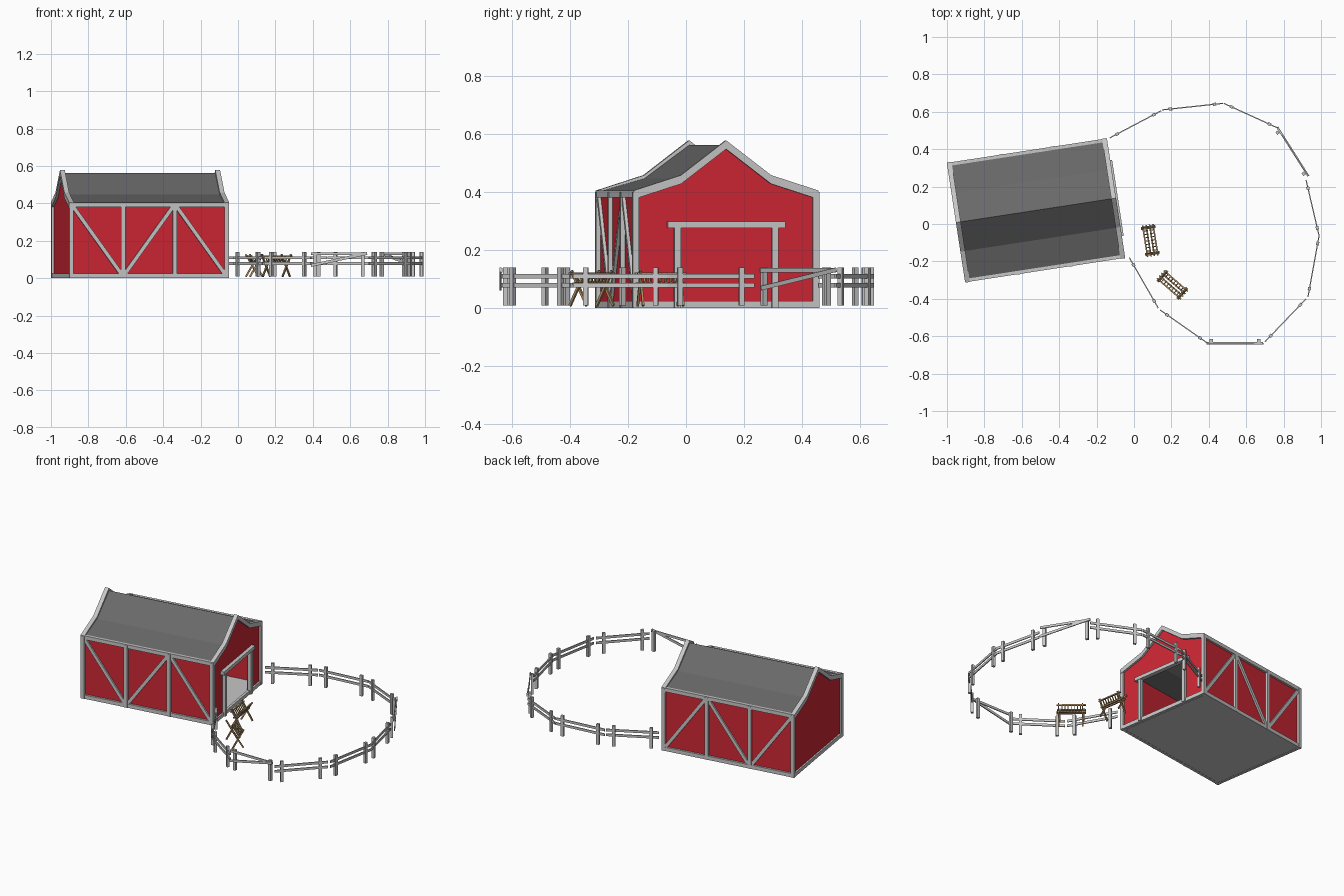
import bpy, bmesh, math
from mathutils import Matrix, Vector

cube = bpy.data.objects.get("Cube")
if cube:
    bpy.data.objects.remove(cube, do_unlink=True)


def material(name, rgb):
    m = bpy.data.materials.new(name)
    m.use_nodes = True
    m.diffuse_color = (*rgb, 1)
    m.node_tree.nodes["Principled BSDF"].inputs["Base Color"].default_value = (*rgb, 1)
    return m


RED = material("barn red", (0.62, 0.02, 0.035))
TRIM = material("pale grey trim", (0.57, 0.57, 0.57))
ROOF = material("dark grey roof", (0.14, 0.14, 0.14))
WOOD = material("tan wood", (0.42, 0.27, 0.12))


def finish(name, bm, mat, matrix):
    bmesh.ops.recalc_face_normals(bm, faces=bm.faces)
    mesh = bpy.data.meshes.new(name)
    bm.to_mesh(mesh)
    bm.free()
    mesh.materials.append(mat)
    ob = bpy.data.objects.new(name, mesh)
    ob.matrix_world = matrix
    bpy.context.collection.objects.link(ob)
    return ob


def add_beam(bm, a, b, wide, deep, side):
    """Box from a to b; deep is measured along side, wide across it."""
    a, b = Vector(a), Vector(b)
    along = (b - a).normalized()
    across = along.cross(Vector(side)).normalized()
    out = across.cross(along)
    rot = Matrix((along, across, out)).transposed().to_4x4()
    size = Matrix.Diagonal(((b - a).length, wide, deep, 1))
    bmesh.ops.create_cube(bm, size=1, matrix=Matrix.Translation((a + b) / 2) @ rot @ size)


def beams(name, items, mat, matrix):
    bm = bmesh.new()
    for item in items:
        add_beam(bm, *item)
    return finish(name, bm, mat, matrix)


def prism(name, outline, x0, x1, mat, matrix):
    """Extrude a (y, z) outline along x."""
    bm = bmesh.new()
    face = bm.faces.new([bm.verts.new((x0, y, z)) for y, z in outline])
    new = bmesh.ops.extrude_face_region(bm, geom=[face])["geom"]
    bmesh.ops.translate(bm, vec=(x1 - x0, 0, 0),
                        verts=[v for v in new if isinstance(v, bmesh.types.BMVert)])
    return finish(name, bm, mat, matrix)


# Barn frame: x runs along the ridge, y across it
BARN = Matrix.Translation((-0.524, 0.073, 0)) @ Matrix.Rotation(math.radians(8.7), 4, 'Z')
X, Y, Z = (1, 0, 0), (0, 1, 0), (0, 0, 1)


def gable(half, eave, kink, ridge):
    return [(-half, eave), (-0.157, kink), (0, ridge), (0.157, kink), (half, eave)]


def band(line, drop):
    return line + [(y, z - drop) for y, z in reversed(line)]


roof_line = gable(0.318, 0.40, 0.446, 0.562)
wall_line = gable(0.31, 0.39, 0.436, 0.552)

# Floor, roof and walls
beams("floor", [((-0.41, 0, 0.008), (0.41, 0, 0.008), 0.62, 0.014, Z)], TRIM, BARN)
prism("roof", band(roof_line, 0.014), -0.415, 0.415, ROOF, BARN)
for name, s in (("front_wall", -1), ("back_wall", 1)):
    beams(name, [((-0.41, s * 0.305, 0.197), (0.41, s * 0.305, 0.197), 0.388, 0.01, Y)], RED, BARN)
prism("closed_end_wall", [(-0.31, 0.003)] + wall_line + [(0.31, 0.003)],
      -0.42, -0.41, RED, BARN)
door = [(0.165, 0.003), (0.165, 0.28), (-0.165, 0.28), (-0.165, 0.003)]
prism("door_end_wall", [(-0.31, 0.003)] + wall_line + [(0.31, 0.003)] + door,
      0.41, 0.42, RED, BARN)

# Raised trim along both gables
rake_line = gable(0.322, 0.405, 0.458, 0.578)
for name, x0 in (("closed_end_rake", -0.433), ("door_end_rake", 0.407)):
    prism(name, band(rake_line, 0.03), x0, x0 + 0.026, TRIM, BARN)

# Posts, sills, eaves and braces on the long walls, mirrored front to back
for name, s in (("front_trim", -1), ("back_trim", 1)):
    y = s * 0.314
    items = [((-0.43, y, z), (0.43, y, z), 0.024, 0.018, Y) for z in (0.012, 0.393)]
    for x in (-0.42, -0.14, 0.14, 0.42):
        items.append(((x, y, 0), (x, y, 0.4), 0.023, 0.022, Y))
    for i, (z0, z1) in enumerate(((0.385, 0.02), (0.02, 0.385), (0.385, 0.02))):
        x = -0.42 + 0.28 * i
        items.append(((x + 0.008, y, z0), (x + 0.272, y, z1), 0.021, 0.014, Y))
    beams(name, items, TRIM, BARN)

# Sills on the short walls
beams("end_sills", [((x, -0.31, 0.012), (x, 0.31, 0.012), 0.024, 0.016, X)
                    for x in (-0.422, 0.422)], TRIM, BARN)

# Door surround
beams("door_frame", [((0.428, y, 0), (0.428, y, 0.28), 0.022, 0.022, X) for y in (-0.17, 0.17)]
      + [((0.43, -0.205, 0.287), (0.43, 0.205, 0.287), 0.022, 0.026, X)], TRIM, BARN)

# Ring of fence panels; broken ones have a slipped rail
ring = [((-0.13, 0.46), (0.145, 0.605), False), ((0.15, 0.61), (0.475, 0.645), False),
        ((0.48, 0.645), (0.765, 0.515), False), ((0.765, 0.515), (0.93, 0.255), True),
        ((0.92, 0.235), (0.99, -0.065), False), ((0.99, -0.06), (0.93, -0.39), False),
        ((0.92, -0.4), (0.70, -0.63), False), ((0.69, -0.635), (0.39, -0.635), True),
        ((0.39, -0.635), (0.14, -0.46), False), ((0.13, -0.45), (-0.025, -0.18), False)]
for n, (p, q, broken) in enumerate(ring, 1):
    p, q = Vector((*p, 0)), Vector((*q, 0))
    along = (q - p).normalized()
    inward = Vector((along.y, -along.x, 0))
    up = Vector(Z)
    inset = 0.024 if broken else 0.045
    shift = inward * (0.012 if broken else 0)
    items = []
    for foot in (p + along * inset + shift, q - along * inset + shift):
        items.append((foot + up * 0.008, foot + up * 0.14, 0.018, 0.016, inward))
    heights = ((0.13, 0.13), (0.132, 0.068)) if broken else ((0.078, 0.078), (0.109, 0.109))
    for k, (z0, z1) in enumerate(heights):
        off = inward * (-0.005 * k if broken else 0)
        items.append((p + up * z0 + off, q + up * z1 + off, 0.015, 0.006, inward))
    beams(f"fence_panel_{n}", items, TRIM, Matrix.Identity(4))

# Hay racks: crossed end legs, long rails and slatted sides forming a trough
for n, (x, y, angle) in enumerate(((0.087, -0.088, -81), (0.205, -0.325, -41)), 1):
    frame = Matrix.Translation((x, y, 0)) @ Matrix.Rotation(math.radians(angle), 4, 'Z')
    items = []
    for s in (-1, 1):
        for e in (-0.07, 0.07):
            items.append(((e + s * 0.004, -s * 0.035, 0.008), (e + s * 0.004, s * 0.035, 0.128),
                          0.009, 0.008, X))
        for y_rail, z_rail in ((0.028, 0.118), (0.009, 0.084)):
            items.append(((-0.085, s * y_rail, z_rail), (0.085, s * y_rail, z_rail),
                          0.008, 0.008, Z))
        for i in range(7):
            e = -0.054 + 0.018 * i
            items.append(((e, s * 0.006, 0.08), (e, s * 0.03, 0.121), 0.005, 0.005, X))
    beams(f"hay_rack_{n}", items, WOOD, frame)
